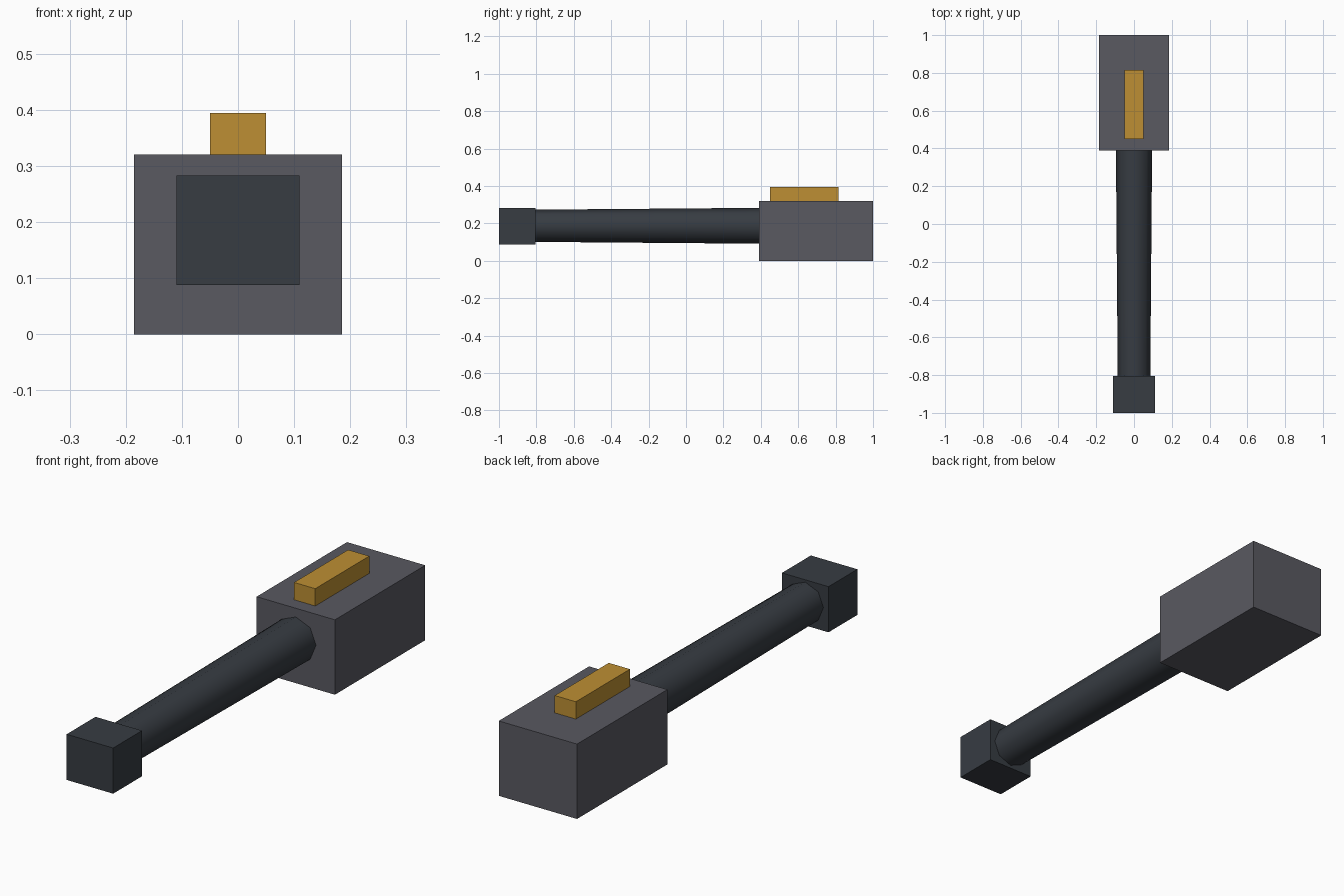
import bpy
from math import pi

cube = bpy.data.objects.get("Cube")
if cube:
    bpy.data.objects.remove(cube, do_unlink=True)


def make_material(name, rgb):
    mat = bpy.data.materials.new(name)
    mat.use_nodes = True
    mat.diffuse_color = (*rgb, 1)
    mat.node_tree.nodes["Principled BSDF"].inputs["Base Color"].default_value = (*rgb, 1)
    return mat


def box(name, x, y, z, mat):
    """Box spanning the given (low, high) range on each axis."""
    spans = (x, y, z)
    bpy.ops.mesh.primitive_cube_add(size=1, location=[(a + b) / 2 for a, b in spans])
    obj = bpy.context.object
    obj.name = name
    obj.scale = [b - a for a, b in spans]
    bpy.ops.object.transform_apply(location=False, rotation=False, scale=True)
    obj.data.materials.append(mat)
    return obj


grey = make_material("housing grey", (0.1, 0.1, 0.119))
dark = make_material("dark gunmetal", (0.038, 0.045, 0.055))
amber = make_material("amber", (0.51, 0.275, 0.033))

# Rear housing and the bar on its top
box("rear_housing", (-0.185, 0.185), (0.39, 1.0), (0, 0.32), grey)
box("top_bar", (-0.05, 0.05), (0.45, 0.815), (0.31, 0.394), amber)

# Square muzzle block
box("muzzle_block", (-0.11, 0.11), (-1.0, -0.805), (0.088, 0.283), dark)

# Tapered eight-sided barrel, wider at the housing, smooth along its sides
front, back = -0.82, 0.42
bpy.ops.mesh.primitive_cone_add(
    vertices=8, radius1=0.096, radius2=0.086, depth=back - front,
    location=(0, (front + back) / 2, 0.187), rotation=(pi / 2, 0, 0))
barrel = bpy.context.object
barrel.name = "barrel"
bpy.ops.object.transform_apply(location=False, rotation=True, scale=False)
barrel.data.materials.append(dark)
bpy.ops.object.shade_smooth_by_angle(angle=pi / 3)
